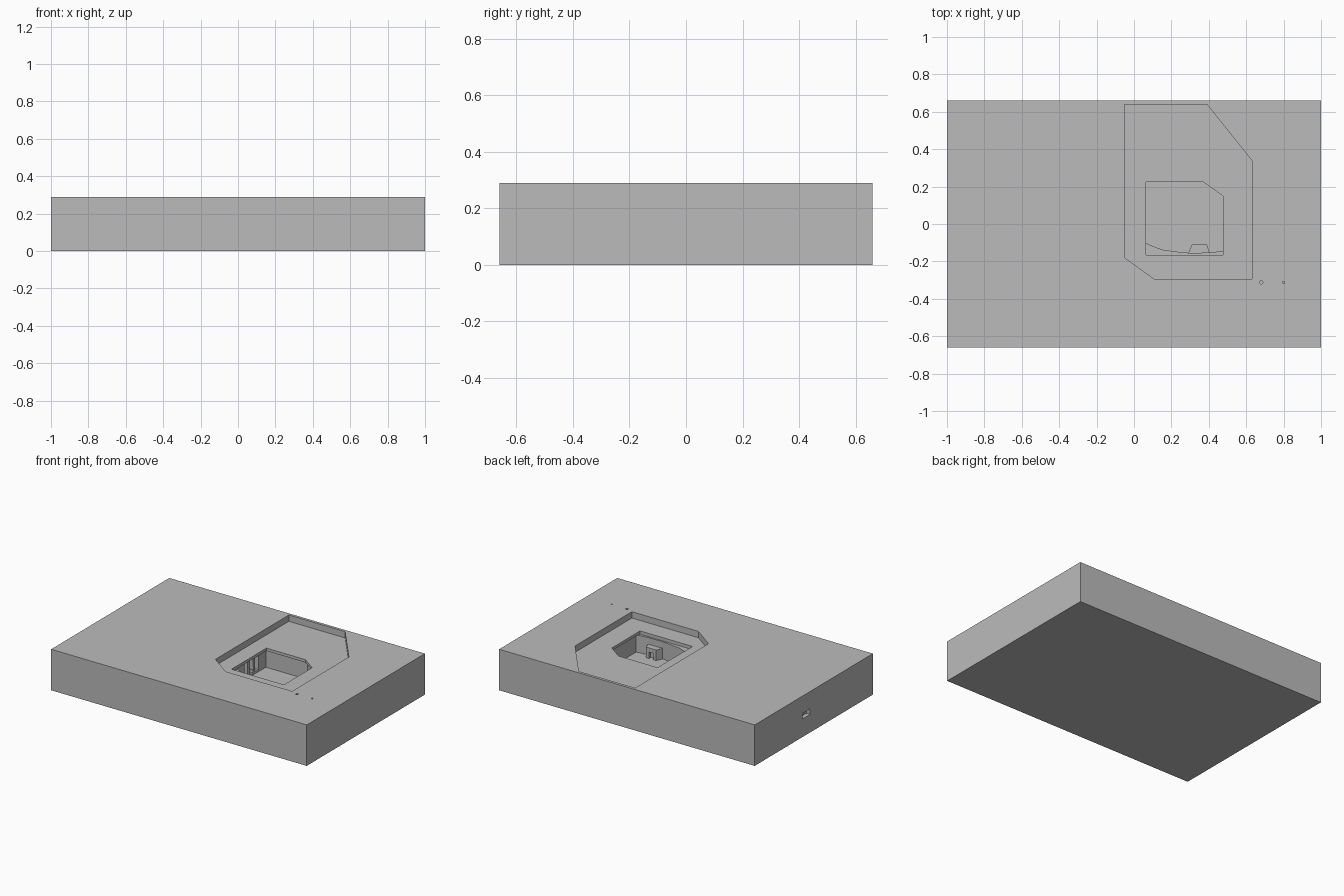
import bpy
import bmesh

cube = bpy.data.objects.get("Cube")
if cube:
    bpy.data.objects.remove(cube, do_unlink=True)

grey = bpy.data.materials.new("plain grey")
grey.use_nodes = True
colour = (0.5, 0.5, 0.5, 1)
grey.diffuse_color = colour
grey.node_tree.nodes["Principled BSDF"].inputs["Base Color"].default_value = colour


def prism(name, outline, low, high):
    """Extrude a flat outline between two heights."""
    bm = bmesh.new()
    base = bm.faces.new([bm.verts.new((x, y, low)) for x, y in outline])
    top = bmesh.ops.extrude_face_region(bm, geom=[base])["geom"]
    verts = [v for v in top if isinstance(v, bmesh.types.BMVert)]
    bmesh.ops.translate(bm, verts=verts, vec=(0, 0, high - low))
    bmesh.ops.recalc_face_normals(bm, faces=bm.faces)
    mesh = bpy.data.meshes.new(name)
    bm.to_mesh(mesh)
    bm.free()
    mesh.materials.append(grey)
    ob = bpy.data.objects.new(name, mesh)
    bpy.context.collection.objects.link(ob)
    return ob


def box(name, x0, x1, y0, y1, z0, z1):
    return prism(name, [(x0, y0), (x1, y0), (x1, y1), (x0, y1)], z0, z1)


def cut(target, cutter):
    """Subtract a hidden helper from the target."""
    cutter.hide_render = True
    mod = target.modifiers.new(cutter.name, "BOOLEAN")
    mod.operation = "DIFFERENCE"
    mod.solver = "EXACT"
    mod.object = cutter
    bpy.context.view_layer.objects.active = target
    bpy.ops.object.modifier_apply(modifier=mod.name)
    bpy.data.objects.remove(cutter, do_unlink=True)


TOP, LEDGE, LIP, FLOOR = 0.29, 0.245, 0.225, 0.1

# Slab body
body = box("slab_body", -1, 1, -0.66, 0.66, 0, TOP)

# Shallow recess with two clipped corners
cut(body, prism("recess_cutter", [
    (-0.05, 0.64), (0.39, 0.64), (0.63, 0.34),
    (0.63, -0.295), (0.11, -0.295), (-0.05, -0.18)], LEDGE, 0.4))

# Cavity under the lip, with a curved front wall
cut(body, prism("cavity_cutter", [
    (0.05, -0.095), (0.08, -0.11), (0.15, -0.137), (0.22, -0.147),
    (0.3, -0.155), (0.4, -0.153), (0.49, -0.143),
    (0.49, 0.155), (0.375, 0.24), (0.05, 0.24)], FLOOR, LIP))

# Opening through the lip
cut(body, prism("opening_cutter", [
    (0.065, -0.165), (0.475, -0.165), (0.475, 0.15),
    (0.37, 0.225), (0.065, 0.225)], LIP - 0.003, LEDGE + 0.02))

# Upright slots in the cavity side wall
for y in (0.0, 0.06, 0.12):
    cut(body, box("wall_slot_cutter", 0.025, 0.06, y, y + 0.035, 0.115, 0.215))

# Cable socket on the end face and its channel
cut(body, box("socket_cutter", -1.1, -0.97, 0.04, 0.125, 0.128, 0.168))
cut(body, box("channel_cutter", -1.1, 0.07, 0.065, 0.1, 0.135, 0.16))

# Two small round holes
for x, radius in ((0.68, 0.009), (0.8, 0.006)):
    bpy.ops.mesh.primitive_cylinder_add(
        vertices=12, radius=radius, depth=0.2, location=(x, -0.312, TOP))
    hole = bpy.context.object
    hole.name = "pin_hole_cutter"
    hole.data.materials.append(grey)
    cut(body, hole)

# Notched block standing against the front wall
block = prism("cavity_block", [
    (0.29, -0.156), (0.405, -0.156), (0.39, -0.11), (0.31, -0.11)], FLOOR, 0.175)
cut(block, box("notch_cutter", 0.333, 0.367, -0.13, 0, 0.05, 0.145))
